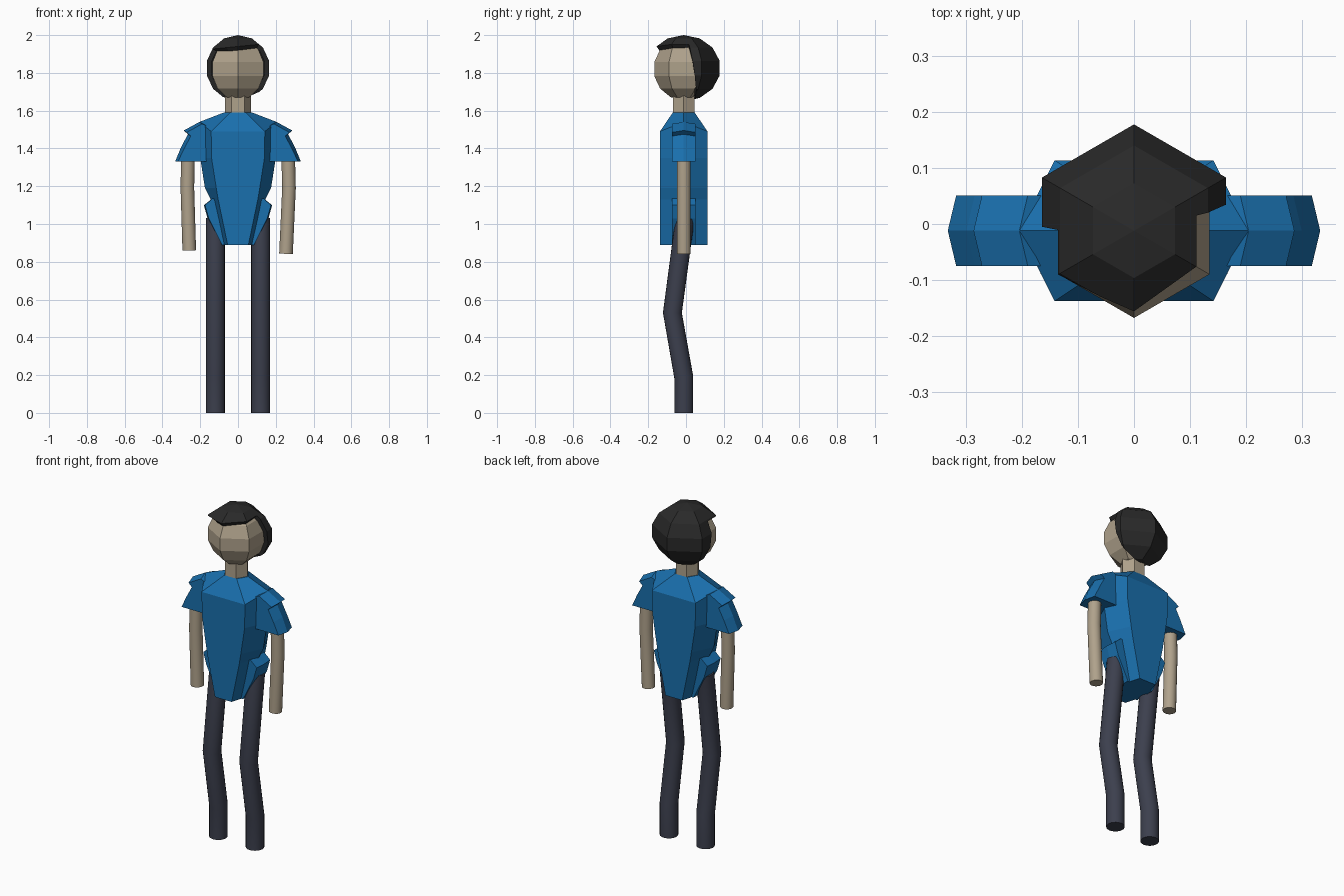
import bpy, bmesh, math
from mathutils import Vector

if "Cube" in bpy.data.objects:
    bpy.data.objects.remove(bpy.data.objects["Cube"])

CY = -0.012  # front-to-back centre line of the body


def material(name, rgb):
    m = bpy.data.materials.new(name)
    m.diffuse_color = (*rgb, 1)
    m.use_nodes = True
    m.node_tree.nodes["Principled BSDF"].inputs["Base Color"].default_value = m.diffuse_color
    return m


skin = material("skin", (0.43, 0.36, 0.26))
blue = material("shirt_blue", (0.01, 0.16, 0.42))
dark = material("trouser_grey", (0.045, 0.05, 0.075))
black = material("hair_black", (0.022, 0.022, 0.022))


def finish(name, bm, mat):
    bmesh.ops.recalc_face_normals(bm, faces=bm.faces)
    me = bpy.data.meshes.new(name)
    bm.to_mesh(me)
    bm.free()
    me.materials.append(mat)
    ob = bpy.data.objects.new(name, me)
    bpy.context.collection.objects.link(ob)
    return ob


def loft(name, rings, mat):
    """Skin a list of equal-length rings and cap both ends."""
    bm = bmesh.new()
    vs = [[bm.verts.new(p) for p in r] for r in rings]
    n = len(vs[0])
    for a, b in zip(vs, vs[1:]):
        for i in range(n):
            j = (i + 1) % n
            bm.faces.new((a[i], a[j], b[j], b[i]))
    bm.faces.new(vs[0])
    bm.faces.new(vs[-1])
    return finish(name, bm, mat)


def hexagon(z, a, b, d):
    """Six-sided section: flat front/back of half width a, side points at b."""
    return [(b, CY, z), (a, CY + d, z), (-a, CY + d, z),
            (-b, CY, z), (-a, CY - d, z), (a, CY - d, z)]


def tube(name, path, r, mat, sides=20):
    rings = []
    for i, p in enumerate(path):
        t = (Vector(path[min(i + 1, len(path) - 1)]) - Vector(path[max(i - 1, 0)]))
        # shear each ring so it lies square to the limb direction
        ring = []
        for k in range(sides):
            w = math.tau * k / sides
            x, y = r * math.cos(w), r * math.sin(w)
            dz = -(t.x * x + t.y * y) / t.z if p[2] > 0 else 0
            ring.append((p[0] + x, p[1] + y, p[2] + dz))
        rings.append(ring)
    ob = loft(name, rings, mat)
    bpy.context.view_layer.objects.active = ob
    ob.select_set(True)
    bpy.ops.object.shade_smooth_by_angle(angle=math.radians(25))
    ob.select_set(False)


def ball(size, centre):
    bm = bmesh.new()
    bmesh.ops.create_uvsphere(bm, u_segments=6, v_segments=7, radius=1)
    for v in bm.verts:
        v.co = Vector([c + s * k for c, s, k in zip(centre, size, v.co)])
    return bm


# Head and neck
finish("head", ball((0.16, 0.16, 0.165), (0, CY, 1.82)), skin)
loft("neck", [hexagon(z, 0.035, 0.07, 0.058) for z in (1.57, 1.69)], skin)

# Hair: a larger shell, open at the face
bm = ball((0.195, 0.195, 0.175), (0, CY, 1.825))
planes = [(Vector((0, 0.02, 1.83)), Vector((-0.12, 1, 0.15))),
          (Vector((0, 0, 1.94)), Vector((-0.1, 0, 1)))]
for co, no in planes:
    bmesh.ops.bisect_plane(bm, geom=bm.verts[:] + bm.edges[:] + bm.faces[:],
                           plane_co=co, plane_no=no)
face_opening = [f for f in bm.faces
                if all((f.calc_center_median() - co).dot(no) < 0 for co, no in planes)]
bmesh.ops.delete(bm, geom=face_opening, context='FACES')
hair = finish("hair", bm, black)
mod = hair.modifiers.new("thickness", 'SOLIDIFY')
mod.thickness = 0.025
mod.offset = -1

# Shirt body: sections listed as z, flat half width, side half width, half depth
body = [(0.89, 0.055, 0.09, 0.126), (1.13, 0.105, 0.145, 0.126),
        (1.19, 0.115, 0.175, 0.126), (1.35, 0.14, 0.2, 0.126),
        (1.49, 0.142, 0.21, 0.126)]
rings = [hexagon(*s) for s in body]
shoulder = hexagon(1.49, 0.142, 0.205, 0.126)
rings[-1] = [(x, y, 1.54 if i % 3 == 0 else z) for i, (x, y, z) in enumerate(shoulder)]
rings.append(hexagon(1.59, 0.04, 0.075, 0.058))
loft("shirt_body", rings, blue)

# Sleeves and hip flaps: x/z profiles with a ridge along the centre line
sleeve = [(0.13, 1.33), (0.318, 1.33), (0.285, 1.40), (0.25, 1.465),
          (0.272, 1.485), (0.19, 1.53), (0.13, 1.50)]
flap = [(0.05, 0.89), (0.085, 0.89), (0.155, 1.03), (0.175, 1.10),
        (0.135, 1.135), (0.08, 1.12)]


def ridged(name, prof, side, push, lift):
    rings = []
    for y, k in ((CY - 0.063, 0), (CY, 1), (CY + 0.063, 0)):
        rings.append([(side * (x + push * k * (x > 0.15)), y,
                       z + lift * k * (z > 1.38)) for x, z in prof])
    loft(name, rings, blue)


for side, tag in ((1, "right"), (-1, "left")):
    ridged("sleeve_" + tag, sleeve, side, 0.015, 0.01)
    ridged("hip_flap_" + tag, flap, side, 0.006, 0)
    tube("leg_" + tag, [(side * 0.12, -0.005, 1.03), (side * 0.12, -0.072, 0.53),
                        (side * 0.12, -0.012, 0.19), (side * 0.12, -0.012, 0)],
         0.05, dark)

# Arms: the two hang slightly differently
tube("arm_right", [(0.265, CY, 1.38), (0.27, CY, 1.19), (0.254, CY, 0.842)], 0.036, skin)
tube("arm_left", [(-0.265, CY, 1.38), (-0.268, CY, 1.19), (-0.258, CY, 0.86)], 0.036, skin)
